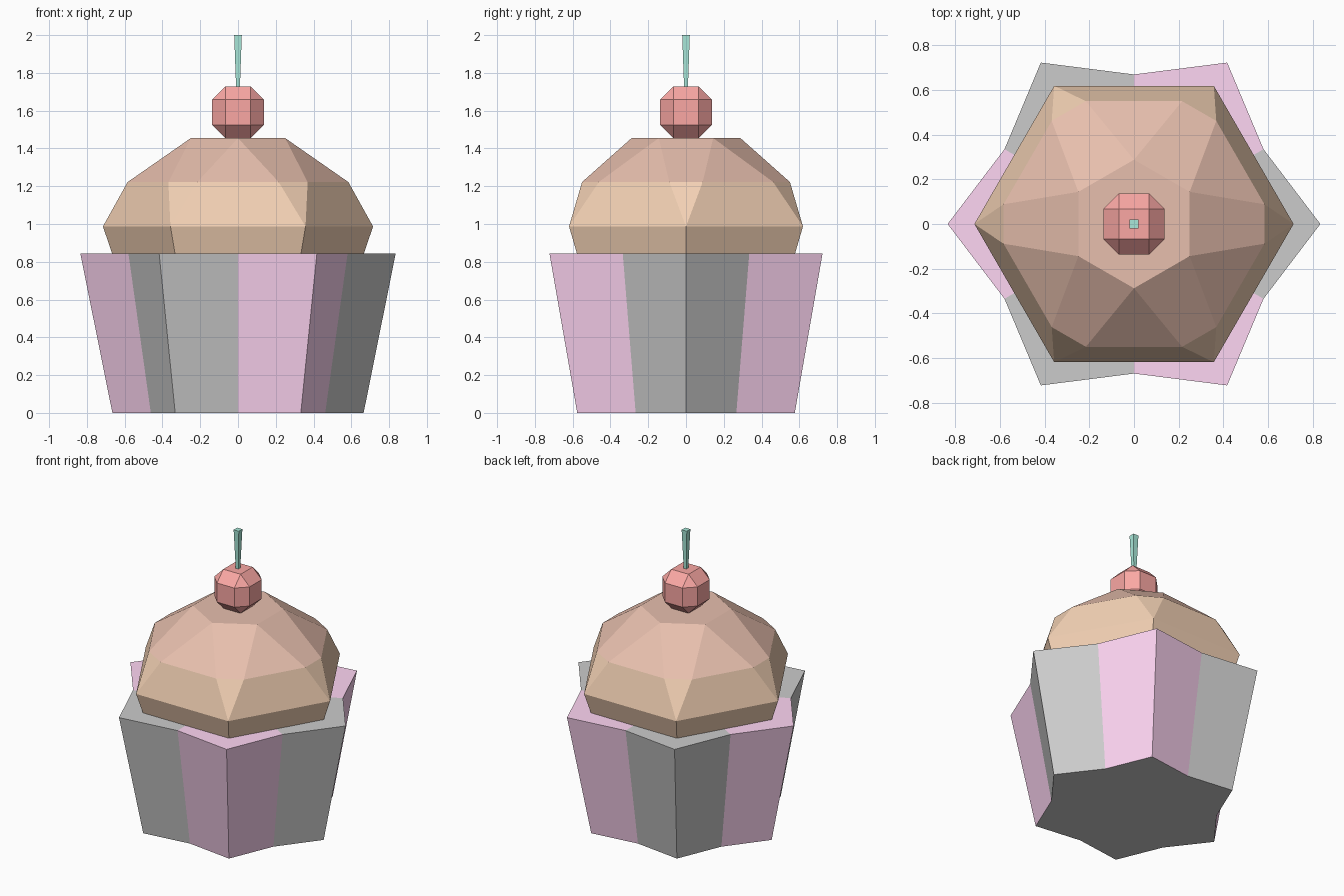
import bpy, bmesh
from math import sin, cos, pi, radians
from itertools import permutations, product

if "Cube" in bpy.data.objects:
    bpy.data.objects.remove(bpy.data.objects["Cube"])


def material(name, rgb):
    m = bpy.data.materials.new(name)
    m.diffuse_color = (*rgb, 1)
    m.use_nodes = True
    m.node_tree.nodes["Principled BSDF"].inputs["Base Color"].default_value = m.diffuse_color
    return m


def finish(bm, name, mats):
    bmesh.ops.recalc_face_normals(bm, faces=bm.faces)
    mesh = bpy.data.meshes.new(name)
    bm.to_mesh(mesh)
    bm.free()
    for m in mats:
        mesh.materials.append(m)
    ob = bpy.data.objects.new(name, mesh)
    bpy.context.collection.objects.link(ob)
    return ob


def polar(r, deg, z):
    return (r * cos(radians(deg)), r * sin(radians(deg)), z)


def hull(points):
    bm = bmesh.new()
    for p in points:
        bm.verts.new(p)
    bmesh.ops.convex_hull(bm, input=bm.verts[:])
    bmesh.ops.dissolve_limit(bm, angle_limit=radians(1), verts=bm.verts[:], edges=bm.edges[:])
    return bm


grey = material("wrapper_grey", (0.8, 0.8, 0.8))
pink = material("wrapper_pink", (1.0, 0.67, 0.9))
top_brown = material("cake_top_brown", (0.8, 0.52, 0.42))
side_brown = material("cake_side_brown", (0.9, 0.64, 0.46))
red = material("cherry_red", (0.96, 0.39, 0.37))
green = material("stem_green", (0.4, 0.82, 0.7))

RIM = 0.845       # height of the wrapper rim
CAKE_R = 0.667    # cake radius where it meets the rim

# Wrapper: six-pointed star with alternating coloured points and a flat rim
bm = bmesh.new()
bottom, rim, inner = [], [], []
for i in range(12):
    a, tip = i * 30, i % 2 == 0
    bottom.append(bm.verts.new(polar(0.665 if tip else 0.533, a, 0)))
    rim.append(bm.verts.new(polar(0.835 if tip else 0.67, a, RIM)))
    inner.append(bm.verts.new(polar(CAKE_R * (1 if tip else cos(pi / 6)), a, RIM)))
bm.faces.new(bottom)
for i in range(12):
    j = (i + 1) % 12
    for lo, hi in ((bottom, rim), (rim, inner)):
        f = bm.faces.new((lo[i], lo[j], hi[j], hi[i]))
        f.material_index = ((i + 1) // 2) % 2
finish(bm, "wrapper", [grey, pink])

# Cake top: faceted hexagonal dome, open where it sits on the rim
pts = []
for k in range(6):
    a = k * 60
    pts += [polar(CAKE_R, a, RIM), polar(0.715, a, 0.987),
            polar(0.591, a - 8.6, 1.222), polar(0.591, a + 8.6, 1.222),
            polar(0.288, a + 30, 1.455)]
bm = hull(pts)
base = [f for f in bm.faces if f.calc_center_median().z < RIM + 0.01]
bmesh.ops.delete(bm, geom=base, context='FACES_ONLY')
for f in bm.faces:
    f.material_index = 1 if f.calc_center_median().z < 1.22 else 0
finish(bm, "cake_top", [top_brown, side_brown])

# Cherry: cube with bevelled edges and corners
A, B = 0.137, 0.067
pts = {tuple(s * c for s, c in zip(signs, p))
       for p in permutations((A, B, B)) for signs in product((-1, 1), repeat=3)}
finish(hull(sorted(pts)), "cherry", [red]).location.z = 1.455 + A

# Stem: square, widening upwards
pts = [(x * r, y * r, z) for r, z in ((0.01, 1.72), (0.02, 2.0))
       for x in (-1, 1) for y in (-1, 1)]
finish(hull(pts), "stem", [green])
